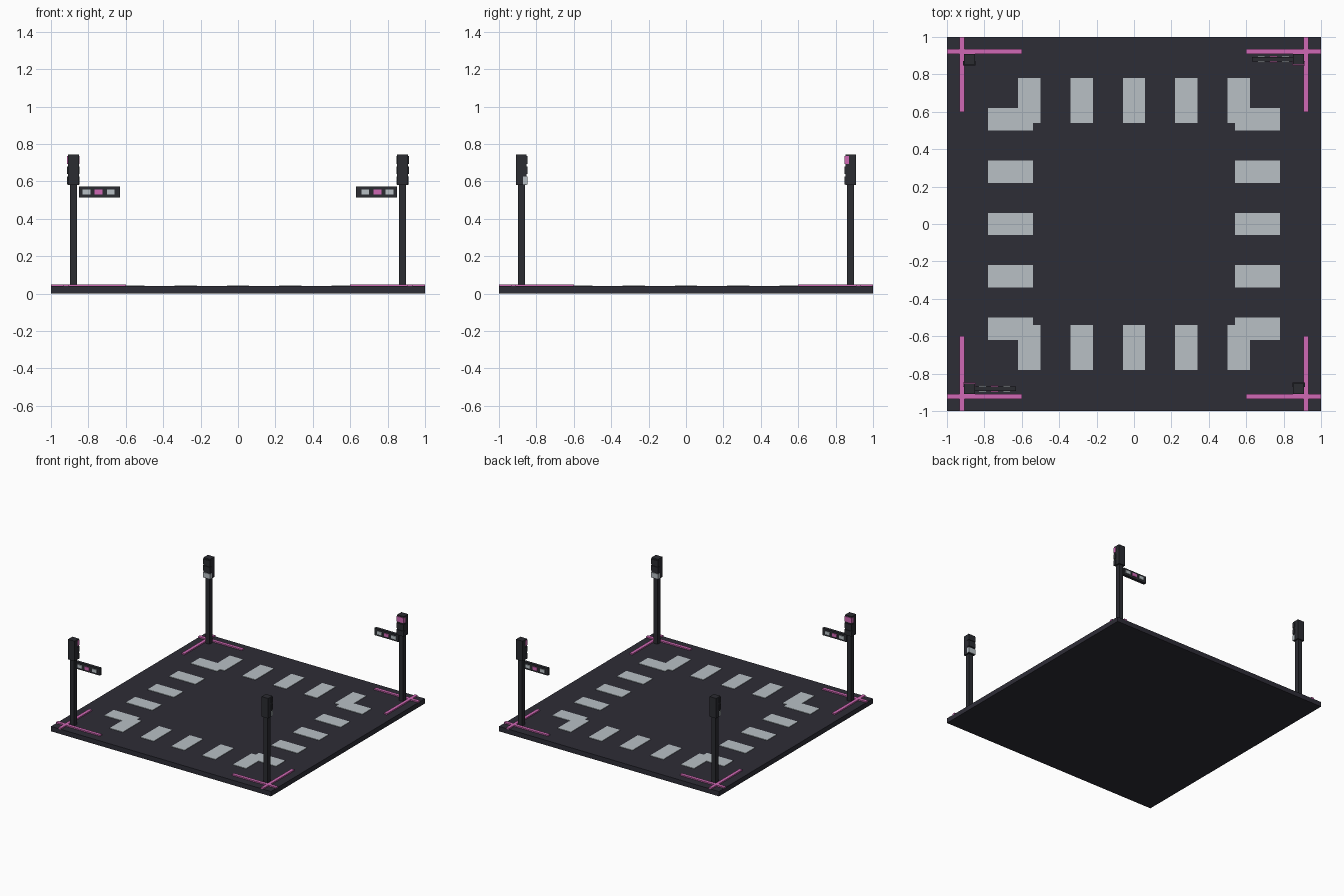
import bpy, bmesh
from mathutils import Matrix

if "Cube" in bpy.data.objects:
    bpy.data.objects.remove(bpy.data.objects["Cube"])


def material(name, rgb):
    m = bpy.data.materials.new(name)
    m.diffuse_color = (*rgb, 1)
    m.use_nodes = True
    m.node_tree.nodes["Principled BSDF"].inputs["Base Color"].default_value = m.diffuse_color
    return m


ASPHALT = material("dark asphalt", (0.027, 0.026, 0.037))
METAL = material("dark metal", (0.024, 0.025, 0.031))
PALE = material("pale grey", (0.48, 0.53, 0.56))
PINK = material("neon pink", (0.63, 0.14, 0.46))


def boxes(name, mat, items):
    """One object made of boxes given as (centre, size)."""
    bm = bmesh.new()
    for c, s in items:
        bmesh.ops.create_cube(bm, size=1, matrix=Matrix.Translation(c) @ Matrix.Diagonal((*s, 1)))
    me = bpy.data.meshes.new(name)
    bm.to_mesh(me)
    bm.free()
    me.materials.append(mat)
    ob = bpy.data.objects.new(name, me)
    bpy.context.collection.objects.link(ob)
    return ob


# road slab
boxes("road_slab", ASPHALT, [((0, 0, 0.02), (2, 2, 0.04))])

# crosswalk stripes along all four sides
stripes = []
for i in range(-2, 3):
    for s in (-1, 1):
        stripes.append(((0.28 * i, 0.66 * s, 0.041), (0.12, 0.24, 0.006)))
        stripes.append(((0.66 * s, 0.28 * i, 0.041), (0.24, 0.12, 0.006)))
boxes("crosswalk_stripes", PALE, stripes)

# glowing kerb strips crossing at each corner
kerbs = []
for sx in (-1, 1):
    for sy in (-1, 1):
        kerbs.append(((0.8 * sx, 0.922 * sy, 0.044), (0.4, 0.026, 0.012)))
        kerbs.append(((0.92 * sx, 0.8 * sy, 0.044), (0.026, 0.4, 0.012)))
boxes("kerb_strips", PINK, kerbs)

# traffic lights facing inward along y; one lamp lit on each
P = 0.88
LAMP_Z = (0.605, 0.66, 0.714)
for sx in (-1, 1):
    for sy in (-1, 1):
        x, y = P * sx, P * sy
        boxes("pole", METAL, [((x, y, 0.31), (0.036, 0.036, 0.56))])
        boxes("signal_head", METAL, [((x, y, 0.6625), (0.06, 0.056, 0.165))])
        stop = sx == sy
        lit = 2 if stop else 0
        for i, z in enumerate(LAMP_Z):
            mat = (PINK if stop else PALE) if i == lit else METAL
            boxes("signal_lamp", mat, [((x, y - 0.021 * sy, z), (0.066, 0.024, 0.042))])

# street signs on two opposite poles, with plates on both faces
for s in (-1, 1):
    cx, cy, cz = 0.74 * s, P * s, 0.543
    boxes("street_sign", METAL, [((cx, cy, cz), (0.218, 0.024, 0.058))])
    for i in (-1, 0, 1):
        for f in (-1, 1):
            boxes("sign_plate", PALE if i else PINK,
                  [((cx + 0.005 * s + 0.065 * i, cy + 0.0145 * f, cz), (0.042, 0.006, 0.026))])
